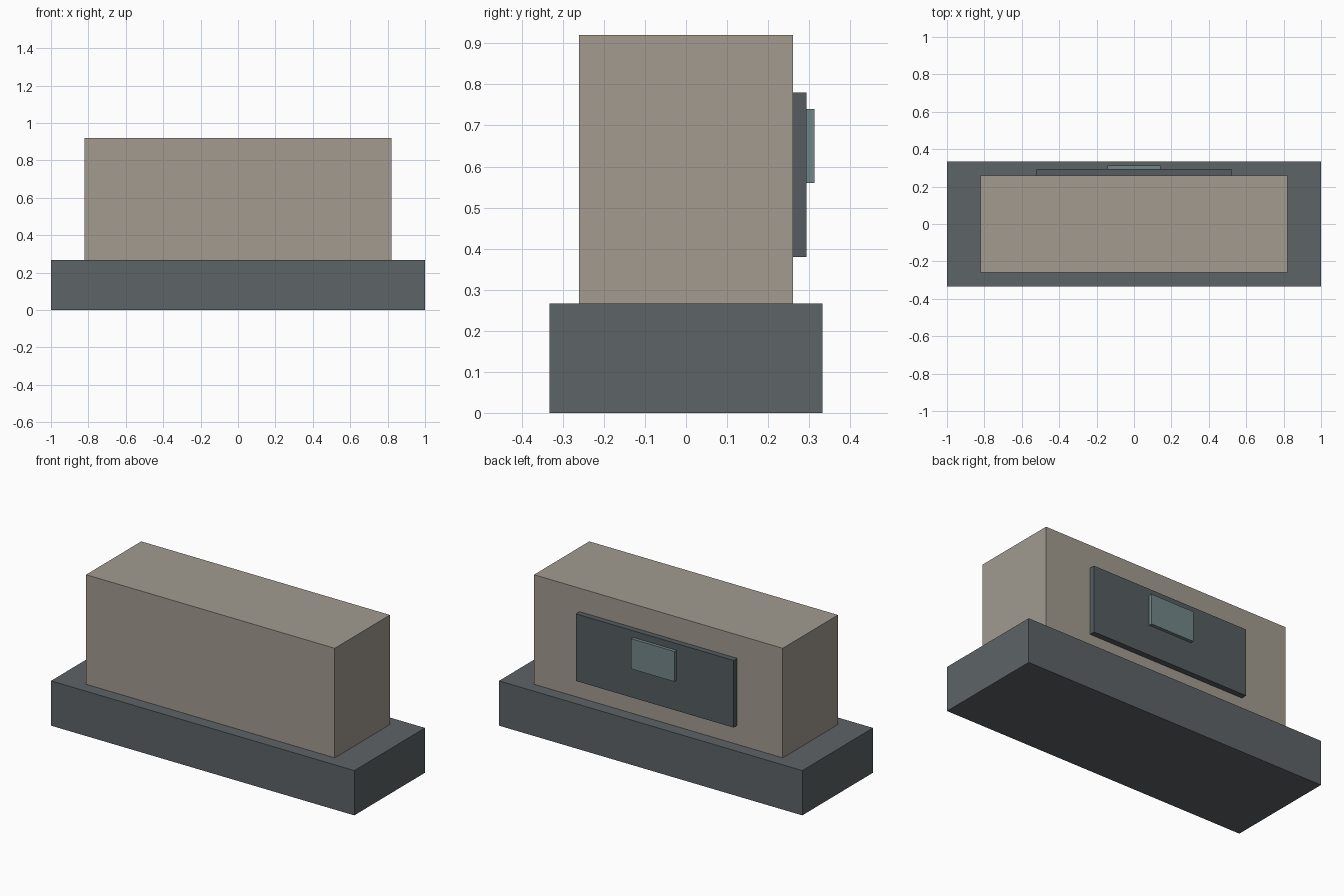
import bpy

if "Cube" in bpy.data.objects:
    bpy.data.objects.remove(bpy.data.objects["Cube"])


def material(name, rgb):
    mat = bpy.data.materials.new(name)
    mat.diffuse_color = (*rgb, 1)
    mat.use_nodes = True
    mat.node_tree.nodes["Principled BSDF"].inputs["Base Color"].default_value = mat.diffuse_color
    return mat


def box(name, x, y, z, mat):
    """Flat-faced box from (min, max) extents on each axis."""
    bpy.ops.mesh.primitive_cube_add(size=1)
    ob = bpy.context.object
    ob.name = name
    ob.location = [(a + b) / 2 for a, b in (x, y, z)]
    ob.scale = [b - a for a, b in (x, y, z)]
    bpy.ops.object.transform_apply(location=False, rotation=False, scale=True)
    ob.data.materials.append(mat)
    return ob


stone = material("warm_stone", (0.36, 0.33, 0.28))
slate = material("slate", (0.11, 0.125, 0.133))
dark_slate = material("dark_slate", (0.09, 0.107, 0.115))
teal = material("muted_teal", (0.17, 0.24, 0.25))

# Wide plinth and the main block standing on it
box("base", (-1, 1), (-0.333, 0.333), (0, 0.267), slate)
box("body", (-0.82, 0.82), (-0.26, 0.26), (0.267, 0.92), stone)

# Layered panel on the rear face
box("back_panel", (-0.52, 0.52), (0.26, 0.294), (0.38, 0.78), dark_slate)
box("panel_plate", (-0.143, 0.143), (0.294, 0.313), (0.56, 0.74), teal)
